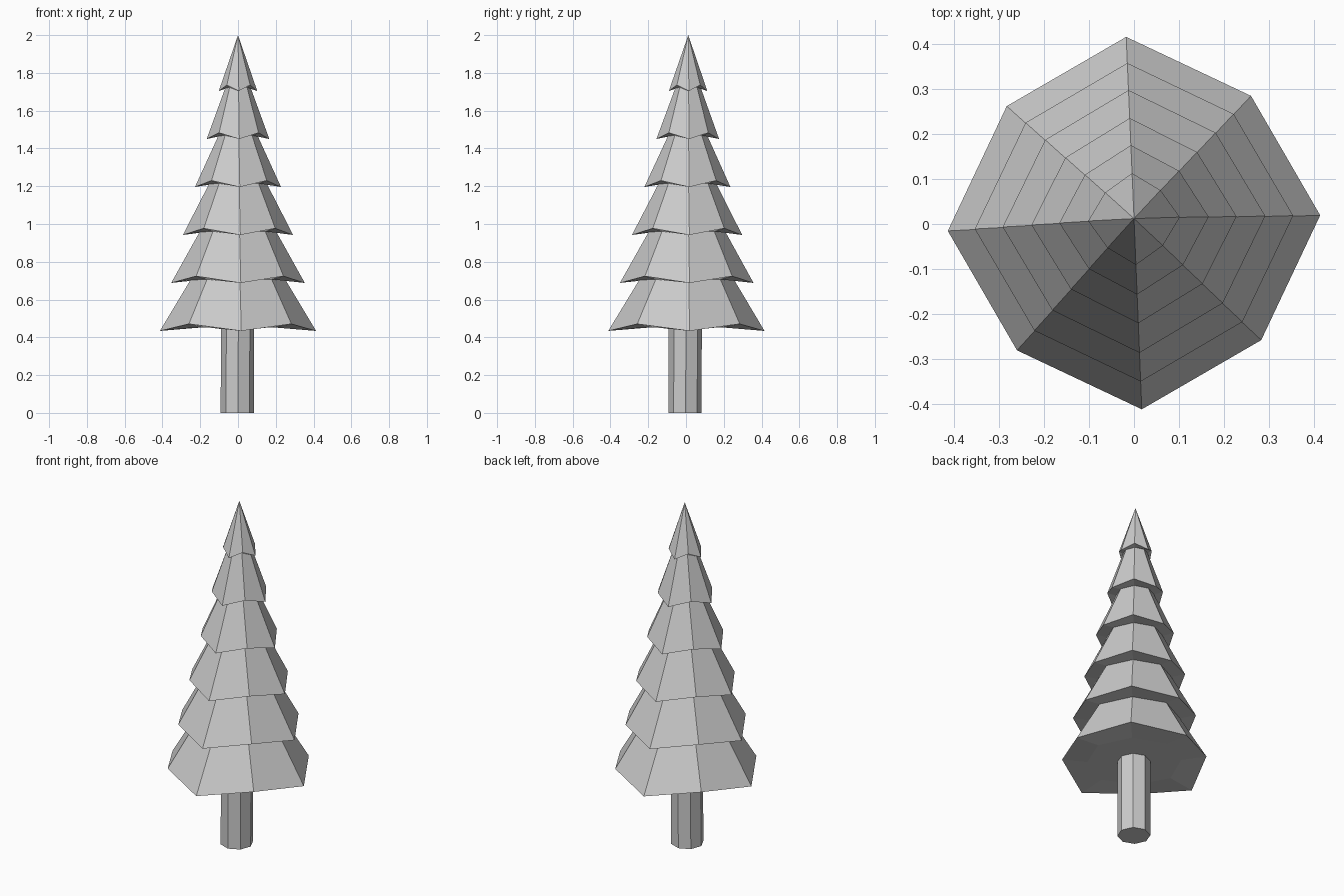
import bpy, bmesh, math

if "Cube" in bpy.data.objects:
    bpy.data.objects.remove(bpy.data.objects["Cube"])

SIDES = 8
TURN = math.radians(2.4)


def ring(bm, r, z, lift=0.0, shrink=0.0, cx=0.0, cy=0.0):
    """Octagon whose alternate corners are raised and pulled in."""
    verts = []
    for i in range(SIDES):
        a = TURN + i * math.tau / SIDES
        odd = i % 2
        rr = r - shrink * odd
        verts.append(bm.verts.new((cx + rr * math.cos(a), cy + rr * math.sin(a), z + lift * odd)))
    return verts


def bridge(bm, lower, upper):
    for i in range(SIDES):
        j = (i + 1) % SIDES
        bm.faces.new((lower[i], lower[j], upper[j], upper[i]))


def finish(bm, name):
    bmesh.ops.recalc_face_normals(bm, faces=bm.faces)
    mesh = bpy.data.meshes.new(name)
    bm.to_mesh(mesh)
    bm.free()
    bpy.context.collection.objects.link(bpy.data.objects.new(name, mesh))


# Foliage: six overhanging tiers in one closed skin, leaning very slightly
rims = [0.414, 0.354, 0.292, 0.228, 0.166, 0.102]
necks = [0.26, 0.252, 0.204, 0.154, 0.105, 0.068]
bm = bmesh.new()
previous = None
for k, (rim_r, neck_r) in enumerate(zip(rims, necks)):
    z = 0.434 + 0.254 * k
    cy = 0.002 + 0.0018 * k
    lift = 0.037 - 0.001 * k
    neck = ring(bm, neck_r, z + 0.015, 0.004, neck_r * 0.04, cy=cy)
    rim = ring(bm, rim_r, z, lift, 0.03 - 0.003 * k, cy=cy)
    if previous:
        bridge(bm, previous, neck)
    else:
        bm.faces.new(neck)
    bridge(bm, neck, rim)
    previous = rim
apex = bm.verts.new((0.0, 0.012, 2.0))
for i in range(SIDES):
    bm.faces.new((previous[i], previous[(i + 1) % SIDES], apex))
finish(bm, "foliage")

# Trunk: straight octagonal post
bm = bmesh.new()
foot = ring(bm, 0.088, 0.0, cx=-0.004, cy=-0.006)
head = ring(bm, 0.088, 0.46, cx=-0.002, cy=-0.004)
bm.faces.new(foot)
bm.faces.new(head)
bridge(bm, foot, head)
finish(bm, "trunk")
